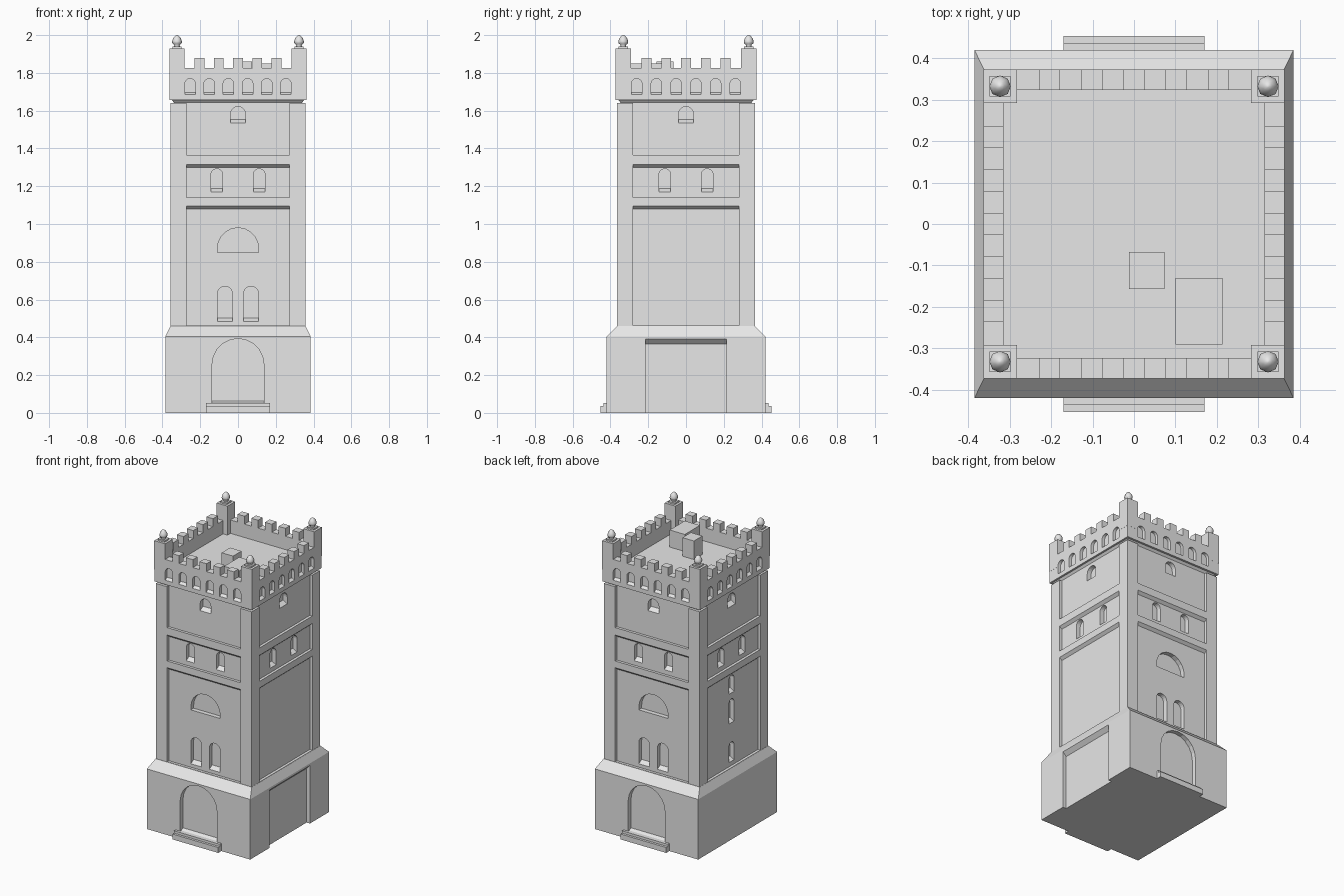
import bpy, bmesh, math
from mathutils import Matrix, Vector

if "Cube" in bpy.data.objects:
    bpy.data.objects.remove(bpy.data.objects["Cube"])

stone = bpy.data.materials.new("grey stone")
stone.diffuse_color = (0.8, 0.8, 0.8, 1)
stone.use_nodes = True
stone.node_tree.nodes["Principled BSDF"].inputs["Base Color"].default_value = stone.diffuse_color


def loft(bm, rings):
    """Join equal-length rings of points into a closed solid."""
    vs = [[bm.verts.new(p) for p in r] for r in rings]
    n = len(vs[0])
    faces = [bm.faces.new(vs[0]), bm.faces.new(vs[-1])]
    for a, b in zip(vs, vs[1:]):
        for i in range(n):
            j = (i + 1) % n
            faces.append(bm.faces.new((a[i], a[j], b[j], b[i])))
    bmesh.ops.recalc_face_normals(bm, faces=faces)


def rect(hx, hy, z, cx=0, cy=0):
    return [(cx - hx, cy - hy, z), (cx + hx, cy - hy, z),
            (cx + hx, cy + hy, z), (cx - hx, cy + hy, z)]


def box(bm, x0, x1, y0, y1, z0, z1):
    args = ((x1 - x0) / 2, (y1 - y0) / 2)
    c = ((x0 + x1) / 2, (y0 + y1) / 2)
    loft(bm, [rect(*args, z0, *c), rect(*args, z1, *c)])


def finish(name, bm, material=stone):
    me = bpy.data.meshes.new(name)
    bm.to_mesh(me)
    bm.free()
    ob = bpy.data.objects.new(name, me)
    bpy.context.collection.objects.link(ob)
    if material:
        me.materials.append(material)
    return ob


def carve(ob, *cutters):
    """Subtract each cutter in turn, then bake the result."""
    tools = []
    for bm in cutters:
        c = finish("cutter", bm, stone)
        c.hide_render = True
        m = ob.modifiers.new("cut", 'BOOLEAN')
        m.operation, m.solver, m.object = 'DIFFERENCE', 'EXACT', c
        tools.append(c)
    dg = bpy.context.evaluated_depsgraph_get()
    me = bpy.data.meshes.new_from_object(ob.evaluated_get(dg))
    ob.modifiers.clear()
    ob.data = me
    for c in tools:
        bpy.data.objects.remove(c)


# Sides: 0 front, 1 right, 2 back, 3 left
def on_side(side, dist, outline):
    m = Matrix.Rotation(side * math.pi / 2, 3, 'Z')
    return [m @ Vector((u, -dist, v)) for u, v in outline]


def arch(u, half, z0, z1, seg=10):
    """Round-headed outline."""
    c = z1 - half
    pts = [(u - half, z0), (u + half, z0)]
    return pts + [(u + half * math.cos(math.pi * i / seg),
                   c + half * math.sin(math.pi * i / seg)) for i in range(0 if c > z0 + 1e-4 else 1,
                                                                          seg + 1 if c > z0 + 1e-4 else seg)]


def niche(bm, side, dist, depth, u, half, z0, z1):
    """Arched recess with a sloping sill."""
    o = arch(u, half, z0, z1)
    back = [(p, z + depth * 0.6) if i < 2 else (p, z) for i, (p, z) in enumerate(o)]
    if z1 - half - z0 < depth:
        back = o
    loft(bm, [on_side(side, dist + 0.03, o), on_side(side, dist, o),
              on_side(side, dist - depth, back)])


def panel(bm, side, dist, depth, half, z0, z1, slope):
    """Rectangular recess with a sloping head."""
    o = [(-half, z0), (half, z0), (half, z1), (-half, z1)]
    back = [(-half, z0), (half, z0), (half, z1 - slope), (-half, z1 - slope)]
    loft(bm, [on_side(side, dist + 0.03, o), on_side(side, dist, o),
              on_side(side, dist - depth, back)])


# Battered base with doors front and back and a recess on the right
bm = bmesh.new()
loft(bm, [rect(0.385, 0.42, 0), rect(0.385, 0.42, 0.405), rect(0.358, 0.365, 0.46)])
base = finish("base", bm)
cut = bmesh.new()
for s in (0, 2):
    niche(cut, s, 0.42, 0.03, 0, 0.137, 0.045, 0.393)
panel(cut, 1, 0.385, 0.025, 0.215, -0.03, 0.39, 0.025)
carve(base, cut)

# Door steps
bm = bmesh.new()
for s in (-1, 1):
    for reach, top in ((0.453, 0.036), (0.437, 0.052)):
        ys = sorted((s * 0.40, s * reach))
        box(bm, -0.17, 0.17, *ys, 0, top)
finish("door_steps", bm)

# Shaft with recessed panels, then windows
TX, TY, D = 0.357, 0.364, 0.018
bm = bmesh.new()
box(bm, -TX, TX, -TY, TY, 0.46, 1.64)
shaft = finish("shaft", bm)
panels, windows = bmesh.new(), bmesh.new()
for s in range(4):
    dist, half = (TY, 0.273) if s % 2 == 0 else (TX, 0.281)
    for z0, z1, slope in ((0.462, 1.095, 0.016), (1.14, 1.315, 0.016), (1.365, 1.66, 0)):
        panel(panels, s, dist, D, half, z0, z1, slope)
    w = dist - D
    niche(windows, s, w, 0.03, 0, 0.04, 1.535, 1.622)
    for u in (-0.112, 0.112):
        niche(windows, s, w, 0.03, u, 0.031, 1.17, 1.292)
    if s % 2 == 0:
        niche(windows, s, w, 0.03, 0, 0.109, 0.848, 0.98)
        for u in (-0.069, 0.069):
            niche(windows, s, w, 0.03, u, 0.04, 0.485, 0.67)
    if s == 3:
        for z0, z1 in ((0.49, 0.62), (0.75, 0.91), (0.95, 1.07)):
            niche(windows, s, w, 0.03, 0, 0.027, z0, z1)
carve(shaft, panels, windows)

# Flared neck under the parapet
bm = bmesh.new()
loft(bm, [rect(TX - D, TY - D, 1.635), rect(TX - D, TY - D, 1.642), rect(0.352, 0.36, 1.658)])
finish("neck", bm)

# Parapet with roof well and blind arcade
PX, PY, DECK, WALL = 0.363, 0.372, 1.735, 1.825
bm = bmesh.new()
box(bm, -PX, PX, -PY, PY, 1.656, WALL)
parapet = finish("parapet", bm)
well, arcade = bmesh.new(), bmesh.new()
box(well, -0.315, 0.315, -0.323, 0.323, DECK, 1.9)
for s in range(4):
    dist, pitch = (PY, 0.1015) if s % 2 == 0 else (PX, 0.1045)
    for i in range(6):
        niche(arcade, s, dist, 0.02, (i - 2.5) * pitch, 0.028, 1.685, 1.77)
carve(parapet, well, arcade)

# Merlons: five per side, every second cell of eleven
bm = bmesh.new()
cx, cy = 0.56 / 11, 0.576 / 11
for s in (-1, 1):
    for i in range(-4, 5, 2):
        ys = sorted((s * 0.323, s * PY))
        box(bm, (i - 0.5) * cx, (i + 0.5) * cx, *ys, WALL, 1.878)
        xs = sorted((s * 0.315, s * PX))
        box(bm, *xs, (i - 0.5) * cy, (i + 0.5) * cy, WALL, 1.878)
finish("merlons", bm)

# Corner posts with plinths
posts, finials = bmesh.new(), bmesh.new()
profile = [(0.016, 1.938), (0.014, 1.948), (0.025, 1.957), (0.026, 1.967),
           (0.021, 1.982), (0.011, 1.995), (0.003, 2.0)]
for sx in (-1, 1):
    for sy in (-1, 1):
        x, y = sx * 0.323, sy * 0.332
        box(posts, x - 0.0405, x + 0.0405, y - 0.0405, y + 0.0405, DECK, 1.93)
        box(posts, x - 0.025, x + 0.025, y - 0.025, y + 0.025, 1.93, 1.94)
        loft(finials, [[(x + r * math.cos(a * math.pi / 4), y + r * math.sin(a * math.pi / 4), z)
                        for a in range(8)] for r, z in profile])
finish("corner_posts", posts)
fin = finish("finials", finials)
bpy.context.view_layer.objects.active = fin
fin.select_set(True)
bpy.ops.object.shade_smooth_by_angle(angle=math.radians(60))

# Roof huts
bm = bmesh.new()
box(bm, -0.012, 0.073, -0.157, -0.067, DECK, 1.86)
box(bm, 0.1, 0.213, -0.291, -0.13, DECK, 1.85)
finish("roof_huts", bm)
